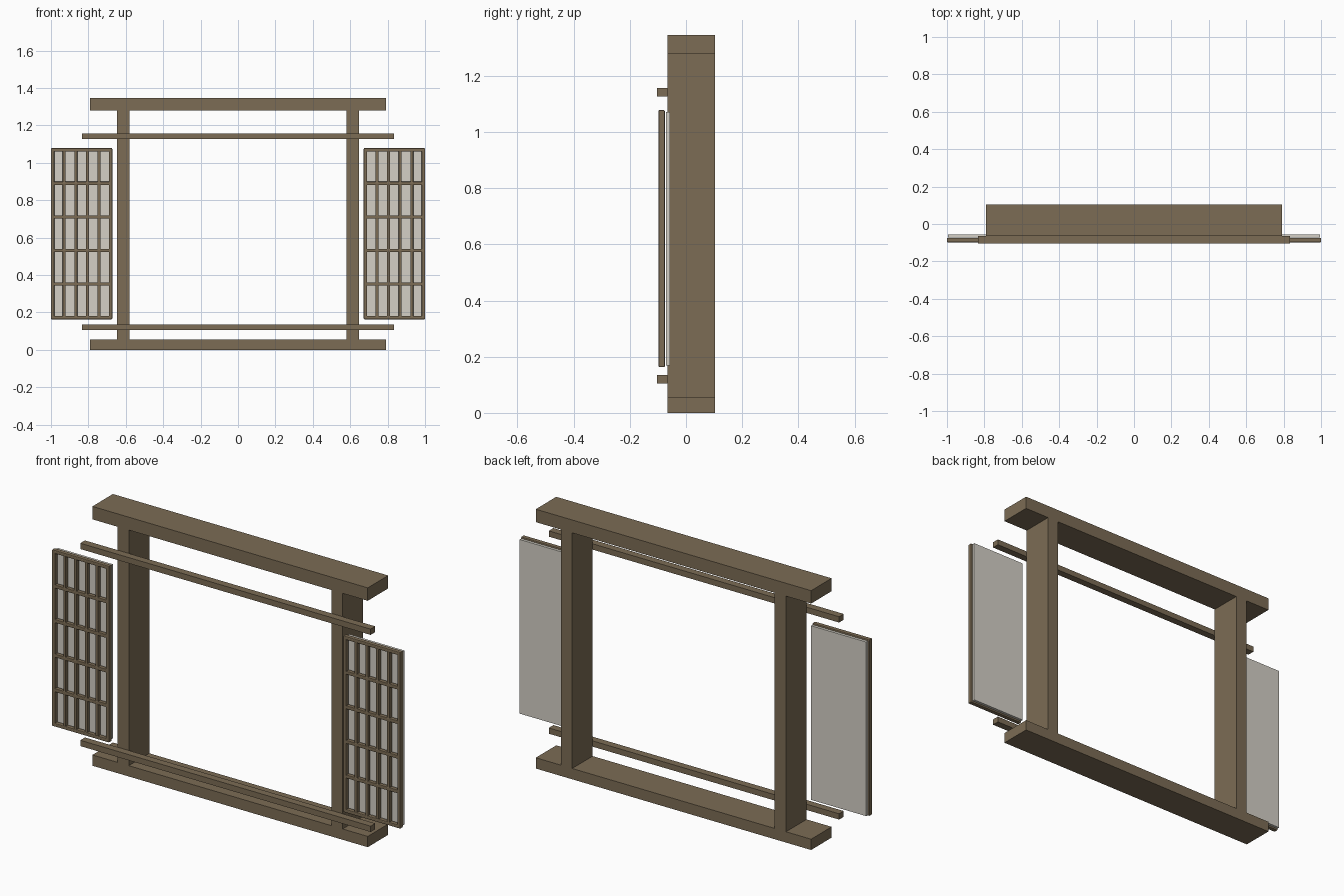
import bpy, bmesh

if "Cube" in bpy.data.objects:
    bpy.data.objects.remove(bpy.data.objects["Cube"])


def material(name, color):
    m = bpy.data.materials.new(name)
    m.diffuse_color = (*color, 1)
    m.use_nodes = True
    m.node_tree.nodes["Principled BSDF"].inputs["Base Color"].default_value = m.diffuse_color
    return m


WOOD = material("weathered_wood", (0.20, 0.15, 0.09))
PAPER = material("paper", (0.66, 0.63, 0.565))


def add_boxes(name, boxes, mat, bevel=0.0):
    """One object from boxes given as (x0, x1, y0, y1, z0, z1)."""
    bm = bmesh.new()
    for x0, x1, y0, y1, z0, z1 in boxes:
        verts = bmesh.ops.create_cube(bm, size=1)["verts"]
        for v in verts:
            v.co.x = x1 if v.co.x > 0 else x0
            v.co.y = y1 if v.co.y > 0 else y0
            v.co.z = z1 if v.co.z > 0 else z0
    mesh = bpy.data.meshes.new(name)
    bm.to_mesh(mesh)
    bm.free()
    mesh.materials.append(mat)
    ob = bpy.data.objects.new(name, mesh)
    bpy.context.collection.objects.link(ob)
    if bevel:
        mod = ob.modifiers.new("soft_edges", "BEVEL")
        mod.width = bevel
        mod.segments = 2
    return ob


# Main window frame: sill, lintel and two posts
Y0, Y1 = -0.065, 0.103
add_boxes("sill", [(-0.79, 0.79, Y0, Y1, 0, 0.056)], WOOD)
add_boxes("lintel", [(-0.79, 0.79, Y0, Y1, 1.278, 1.345)], WOOD)
for side, x in (("left", -0.6135), ("right", 0.6135)):
    add_boxes(side + "_post", [(x - 0.0325, x + 0.0325, Y0, Y1, 0.056, 1.278)], WOOD)

# Sliding rails across the front
for name, z in (("lower_rail", 0.12), ("upper_rail", 1.142)):
    add_boxes(name, [(-0.833, 0.833, -0.103, Y0, z - 0.015, z + 0.015)], WOOD)

# Lattice screens with paper backing, slid open to each side
W, H, Z0, Z1 = 0.328, 0.018, 0.163, 1.078
for side, x0 in (("left", -1.0), ("right", 1.0 - W)):
    x1 = x0 + W
    ya, yb = -0.098, -0.075
    frame = [(x0, x0 + H, ya, yb, Z0, Z1), (x1 - H, x1, ya, yb, Z0, Z1),
             (x0, x1, ya, yb, Z0, Z0 + H), (x0, x1, ya, yb, Z1 - H, Z1)]
    add_boxes(side + "_screen_frame", frame, WOOD, 0.004)

    bars = []
    for i in range(1, 5):
        cx = x0 + H / 2 + (W - H) * i / 5
        cz = Z0 + H / 2 + (Z1 - Z0 - H) * i / 5
        bars.append((cx - 0.008, cx + 0.008, ya + 0.002, yb - 0.001, Z0 + 0.01, Z1 - 0.01))
        bars.append((x0 + 0.01, x1 - 0.01, ya + 0.001, yb - 0.001, cz - 0.009, cz + 0.009))
    add_boxes(side + "_screen_lattice", bars, WOOD, 0.003)

    add_boxes(side + "_screen_paper",
              [(x0 + 0.006, x1 - 0.006, -0.071, -0.057, Z0 + 0.006, Z1 - 0.006)], PAPER)
